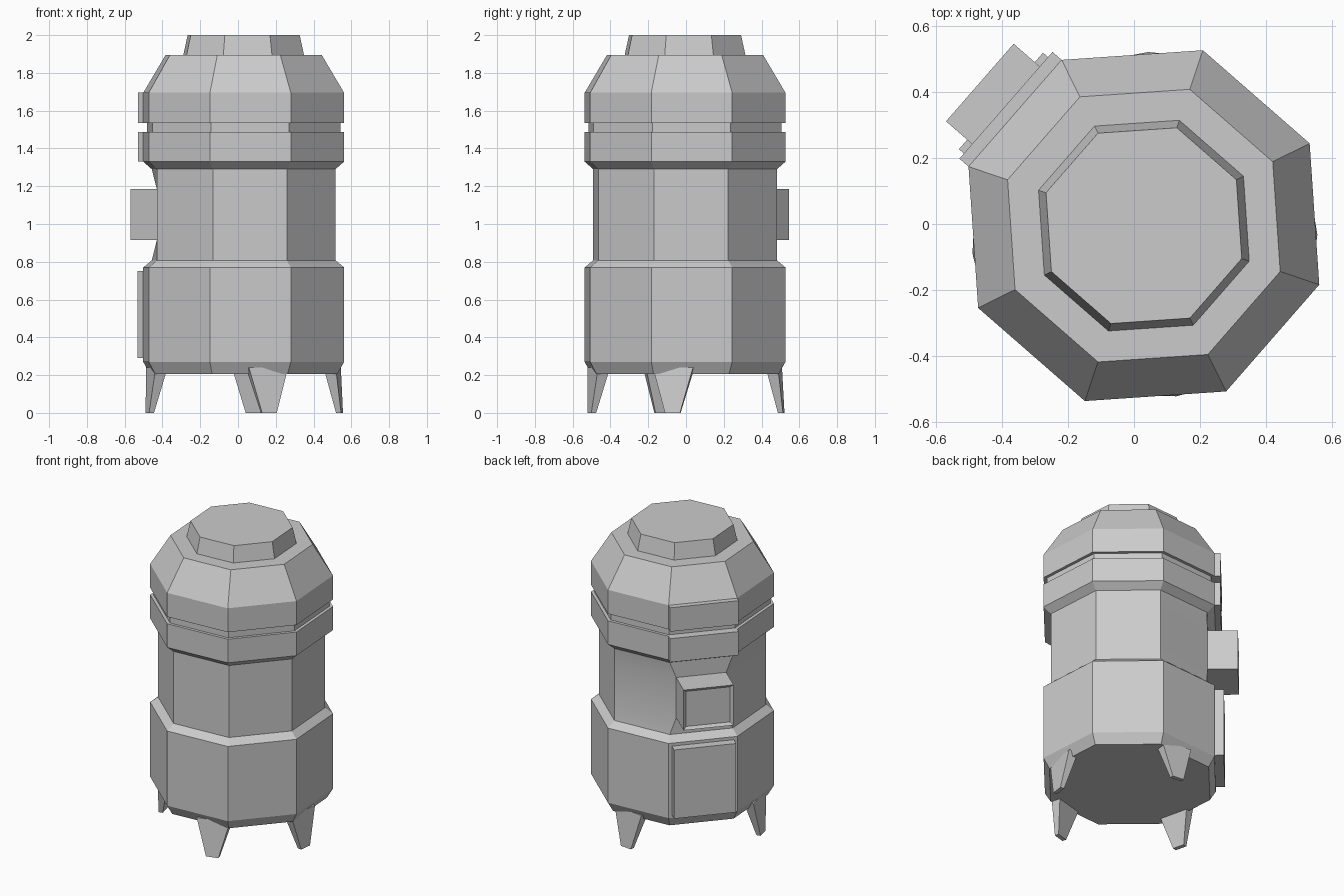
import bpy, bmesh, math
from mathutils import Matrix, Vector

if "Cube" in bpy.data.objects:
    bpy.data.objects.remove(bpy.data.objects["Cube"])

# Local frame: +x points out of the panelled side of the octagonal pod
FRAME = Matrix.Translation((0.03, -0.005, 0)) @ Matrix.Rotation(math.radians(138.9), 4, 'Z')
APO = math.cos(math.pi / 8)


def finish(name, bm):
    bmesh.ops.recalc_face_normals(bm, faces=bm.faces[:])
    me = bpy.data.meshes.new(name)
    bm.transform(FRAME)
    bm.to_mesh(me)
    bm.free()
    ob = bpy.data.objects.new(name, me)
    bpy.context.collection.objects.link(ob)
    return ob


def block(name, x0, x1, half, z0, z1, recess=None):
    """Box on the panelled side, with an optional recessed front."""
    bm = bmesh.new()
    bmesh.ops.create_cube(bm, size=1)
    for v in bm.verts:
        v.co = Vector((x1 if v.co.x > 0 else x0, 2 * half * v.co.y, z1 if v.co.z > 0 else z0))
    if recess:
        bm.normal_update()
        front = max(bm.faces, key=lambda f: f.calc_center_median().x)
        bmesh.ops.inset_region(bm, faces=[front], thickness=recess[0])
        bmesh.ops.translate(bm, verts=front.verts[:], vec=(-recess[1], 0, 0))
    return finish(name, bm)


# Octagonal body: (corner radius, height) profile
R, M = 0.561, 0.513
BOX_Z, BOX_HALF = (0.915, 1.185), 0.156
profile = [(0.523, 0.205), (R, 0.27), (R, 0.77), (M, 0.808), (M, BOX_Z[0]), (M, BOX_Z[1]),
           (M, 1.29), (R, 1.33), (R, 1.488), (0.54, 1.488), (0.54, 1.535), (R, 1.535),
           (R, 1.695), (0.436, 1.895), (0.337, 1.895), (0.313, 2.0)]
bm = bmesh.new()
rings = []
for r, z in profile:
    ring = []
    for k in range(8):
        a = math.radians(45 * k - 22.5)
        ring.append(bm.verts.new((r * math.cos(a), r * math.sin(a), z)))
    rings.append(ring)
# waist corners pulled in to meet the control box
for i in (4, 5):
    rings[i][0].co.y = -BOX_HALF
    rings[i][1].co.y = BOX_HALF
for i in range(len(rings) - 1):
    for k in range(8):
        j = (k + 1) % 8
        f = bm.faces.new((rings[i][k], rings[i][j], rings[i + 1][j], rings[i + 1][k]))
        f.smooth = i in (3, 4, 5) and k in (1, 7)
bm.faces.new(rings[0][::-1])
bm.faces.new(rings[-1])
finish("body", bm)

# Control box, hatch and band plates on the panelled side
block("control_box", M * APO - 0.02, 0.66, BOX_HALF, *BOX_Z, recess=(0.025, 0.015))
block("lower_hatch", R * APO - 0.02, 0.575, 0.194, 0.29, 0.75)
for name, z0, z1 in (("lower_band_plate", 1.33, 1.488), ("upper_band_plate", 1.535, 1.695)):
    block(name, R * APO - 0.001, 0.555, R * math.sin(math.pi / 8), z0, z1)


# Tapered legs, mirrored about the panelled side
def leg(name, angle):
    bm = bmesh.new()
    bmesh.ops.create_cube(bm, size=1)
    for v in bm.verts:
        top, outer = v.co.z > 0, v.co.x > 0
        x = (0.505 if outer else 0.44) if top else (0.525 if outer else 0.498)
        y = math.copysign(0.107 if top else 0.04, v.co.y)
        v.co = Vector((x, y, 0.24 if top else 0))
    bm.transform(Matrix.Rotation(math.radians(angle), 4, 'Z'))
    finish(name, bm)


for side, s in (("a", 1), ("b", -1)):
    leg("panel_side_leg_" + side, s * 54.7)
    leg("far_side_leg_" + side, s * 146.2)
